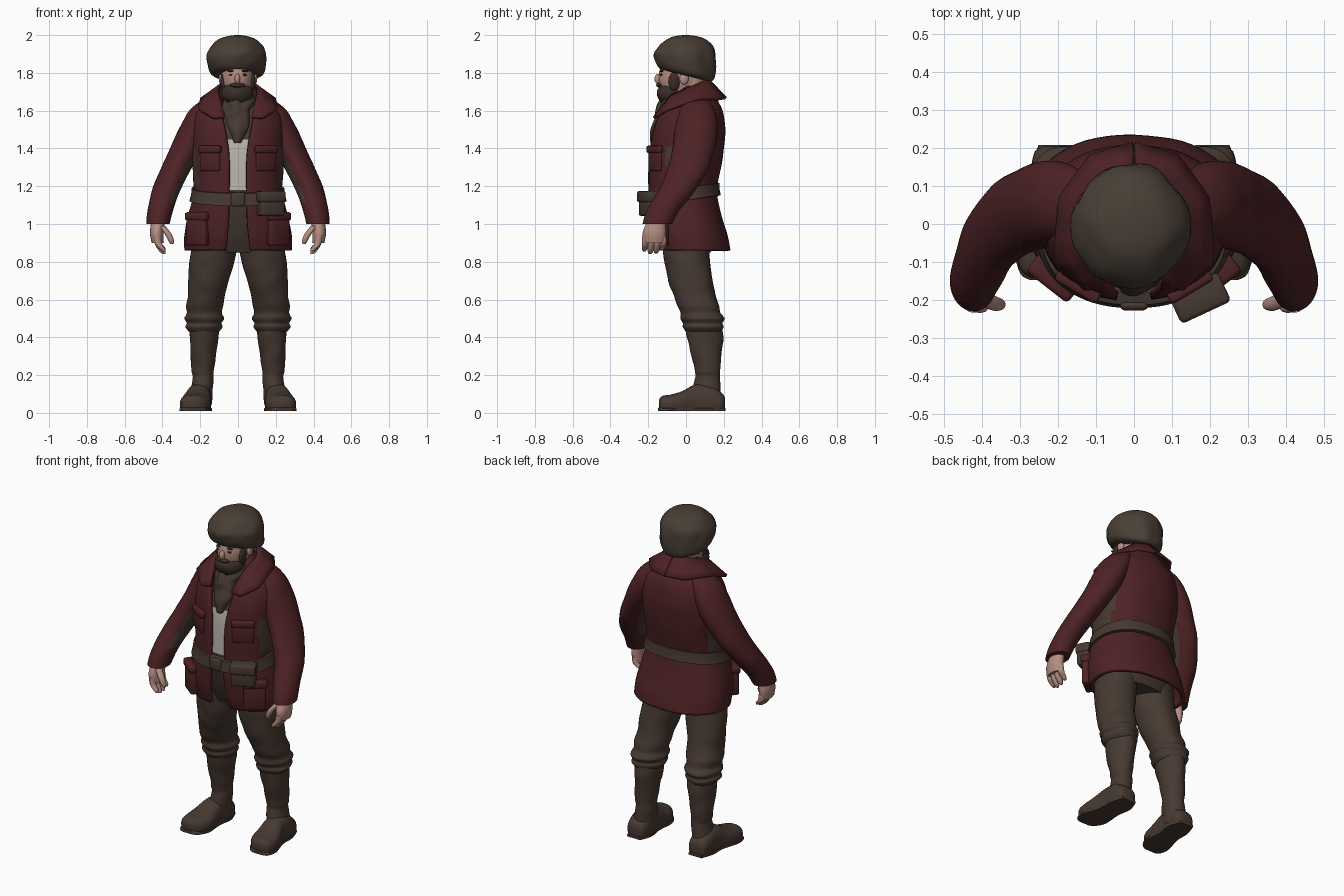
import bpy, bmesh, math
from mathutils import Vector, Matrix, noise


def material(name, col):
    m = bpy.data.materials.new(name)
    m.diffuse_color = (*col, 1)
    return m


RED = material("coat red", (0.075, 0.016, 0.018))
BROWN = material("leather brown", (0.062, 0.041, 0.031))
FUR = material("fur brown", (0.065, 0.048, 0.035))
HAIR = material("beard brown", (0.042, 0.026, 0.021))
SKIN = material("skin", (0.47, 0.27, 0.22))
SHIRT = material("shirt white", (0.50, 0.46, 0.42))


def finish(name, bm, mats, mirror=False, rule=None, angle=50):
    bm.normal_update()
    for f in bm.faces:
        f.smooth = True
        if rule:
            f.material_index = rule(f.calc_center_median(), f.normal)
    me = bpy.data.meshes.new(name)
    bm.to_mesh(me)
    bm.free()
    me.set_sharp_from_angle(angle=math.radians(angle))
    ob = bpy.data.objects.new(name, me)
    bpy.context.collection.objects.link(ob)
    for m in mats:
        me.materials.append(m)
    if mirror:
        ob.modifiers.new("mirror", "MIRROR").use_mirror_merge = False
    return ob


def smooth_rings(rings, steps=4):
    """Catmull-Rom interpolation between cross-sections."""
    out = []
    for i in range(len(rings) - 1):
        a, b, c, d = (rings[max(0, i - 1)], rings[i], rings[i + 1],
                      rings[min(len(rings) - 1, i + 2)])
        for s in range(steps):
            t = s / steps
            out.append([0.5 * (2 * q + (r - p) * t + (2 * p - 5 * q + 4 * r - w) * t * t
                               + (3 * q - p - 3 * r + w) * t ** 3)
                        for p, q, r, w in zip(a, b, c, d)])
    return out + [list(rings[-1])]


def loft(name, rings, mats, n=32, axis="z", p=2.0, lumps=0.0, freq=9, mirror=False,
         rule=None, steps=4):
    """Skin over rings (x, y, z, half width, half depth[, front gap])."""
    bm = bmesh.new()
    rows, opened = [], len(rings[0]) > 5
    for r in smooth_rings(rings, steps):
        x, y, z, a, b = r[:5]
        g = math.asin(min(0.95, r[5] / a)) if opened else 0
        row = []
        for j in range(n + 1 if opened else n):
            t = g + (2 * math.pi - 2 * g) * j / n
            s, c = math.sin(t), math.cos(t)
            dx = a * math.copysign(abs(s) ** (2 / p), s)
            dy = -b * math.copysign(abs(c) ** (2 / p), c)
            co = Vector((x + dx, y + dy, z))
            k = 1 + lumps * noise.noise(co * freq)
            if axis == "z":
                co = Vector((x + dx * k, y + dy * k, z))
            else:
                co = Vector((x + dx * k, y, max(0.01, z + dy * k)))
            row.append(bm.verts.new(co))
        rows.append(row)
    m = len(rows[0])
    for lo, hi in zip(rows, rows[1:]):
        for j in range(m - 1 if opened else m):
            k = (j + 1) % m
            bm.faces.new((lo[j], lo[k], hi[k], hi[j]))
    if not opened:
        bm.faces.new(rows[0][::-1])
        bm.faces.new(rows[-1])
        bmesh.ops.recalc_face_normals(bm, faces=bm.faces)
    return finish(name, bm, mats, mirror, rule)


def ball(name, loc, size, mat, mirror=False, lumps=0.0):
    bm = bmesh.new()
    bmesh.ops.create_uvsphere(bm, u_segments=24, v_segments=16, radius=1)
    for v in bm.verts:
        v.co *= 1 + lumps * noise.noise(v.co * 3)
        v.co = Vector(loc) + Vector([c * s for c, s in zip(v.co, size)])
    return finish(name, bm, [mat], mirror)


def box(name, loc, size, mat, turn=0, mirror=False, bevel=0.012):
    bm = bmesh.new()
    bmesh.ops.create_cube(bm, size=1)
    bmesh.ops.scale(bm, vec=size, verts=bm.verts)
    bmesh.ops.bevel(bm, geom=bm.edges[:], offset=bevel, segments=2, affect="EDGES", profile=0.5)
    bm.transform(Matrix.Translation(loc) @ Matrix.Rotation(math.radians(turn), 4, "Z"))
    return finish(name, bm, [mat], mirror)


def body_ring(z, rx, front, back, *gap):
    return (0, (front + back) / 2, z, rx, (back - front) / 2, *gap)


# Coat: open down the front, thickened inward, worn brown at the sides
coat = loft("coat", [body_ring(*r) for r in (
    (0.86, .283, -.175, .236, .055), (0.93, .285, -.195, .222, .048),
    (1.02, .272, -.208, .195, .042), (1.10, .25, -.21, .175, .04),
    (1.17, .235, -.202, .164, .04), (1.25, .238, -.202, .176, .038),
    (1.38, .245, -.196, .2, .042), (1.50, .248, -.178, .208, .06),
    (1.59, .225, -.145, .196, .08), (1.65, .165, -.105, .168, .085),
    (1.70, .105, -.06, .14, .07), (1.73, .09, -.03, .12, .06))],
    [RED, BROWN], n=56, p=2.2, lumps=.02,
    rule=lambda c, n: int(abs(n.x) > .85 and 1.2 < c.z < 1.42))
sol = coat.modifiers.new("thickness", "SOLIDIFY")
sol.thickness, sol.offset = 0.022, -1

# Body inside the coat: trousers below the belt, shirt, then scarf cloth
loft("shirt_and_waist", [body_ring(*r) for r in (
    (0.85, .2, -.10, .13), (0.95, .23, -.145, .15), (1.10, .225, -.185, .15),
    (1.18, .21, -.185, .14), (1.38, .22, -.178, .17), (1.50, .22, -.158, .18),
    (1.59, .19, -.12, .165), (1.66, .12, -.07, .13))],
    [BROWN, SHIRT], p=2.2, rule=lambda c, n: int(1.17 < c.z < 1.45))
loft("scarf", [(0, -.165, 1.43, .02, .022), (0, -.145, 1.49, .045, .045),
               (0, -.10, 1.57, .07, .065), (0, -.06, 1.63, .085, .085),
               (0, -.03, 1.69, .08, .085)], [BROWN], lumps=.25, freq=22)

# Collar: folded strip from the back of the neck to the front points
inner = [(0, .115, 1.755), (.06, .09, 1.75), (.10, .03, 1.72), (.095, -.07, 1.675), (.07, -.16, 1.56)]
outer = [(0, .205, 1.66), (.11, .175, 1.655), (.19, .07, 1.655), (.205, -.09, 1.60), (.13, -.165, 1.555)]
bm = bmesh.new()
a, b = ([bm.verts.new(q) for q in side] for side in (inner, outer))
for i in range(4):
    bm.faces.new((a[i], b[i], b[i + 1], a[i + 1]))
bmesh.ops.subdivide_edges(bm, edges=bm.edges[:], cuts=2, use_grid_fill=True, smooth=0.4)
collar = finish("collar", bm, [RED], mirror=True)
collar.modifiers.new("thickness", "SOLIDIFY").thickness = 0.016

# Sleeves, worn brown on the inside
loft("sleeve", [(.423, -.152, 1.0, .062, .078), (.41, -.115, 1.08, .068, .088),
                (.372, -.035, 1.2, .076, .1), (.325, .015, 1.3, .08, .108),
                (.262, .045, 1.42, .088, .115), (.212, .055, 1.53, .086, .11),
                (.175, .055, 1.6, .085, .095), (.135, .05, 1.655, .055, .07),
                (.11, .05, 1.67, .02, .03)], [RED, BROWN], lumps=.05, mirror=True,
     rule=lambda c, n: int(n.x < -.72 and 1.12 < c.z < 1.42))

# Hands: palm, four curled fingers and a thumb
loft("palm", [(.425, -.168, .90, .032, .055), (.43, -.168, .95, .036, .062),
              (.425, -.16, 1.0, .036, .052), (.42, -.15, 1.03, .034, .042)],
     [SKIN], n=20, mirror=True)
for i, tip in enumerate((.855, .842, .845, .86)):
    y = -.215 + .031 * i
    loft(f"finger_{i + 1}", [(.392, y - .006, tip, .008, .008), (.402, y - .004, tip + .015, .016, .015),
                             (.422, y, .895, .019, .018), (.428, y, .935, .018, .018)],
         [SKIN], n=12, mirror=True)
loft("thumb", [(.35, -.212, .895, .009, .009), (.355, -.212, .915, .016, .016),
               (.372, -.208, .95, .018, .02), (.405, -.19, .99, .02, .02)],
     [SKIN], n=12, mirror=True)

# Trousers, bunched above the boots
loft("trouser_leg", [(.18, .092, .43, .078, .094), (.18, .09, .455, .098, .108),
                     (.177, .088, .475, .092, .104), (.176, .085, .50, .106, .116),
                     (.176, .075, .53, .092, .105), (.176, .065, .57, .1, .112),
                     (.165, .045, .63, .1, .112), (.15, .02, .72, .11, .118),
                     (.135, .005, .82, .122, .12), (.125, 0, .93, .122, .125)],
     [BROWN], lumps=.09, freq=11, mirror=True)

# Boots: shaft and foot, toes turned outward
loft("boot_shaft", [(.2, .115, .04, .058, .08), (.193, .11, .12, .06, .075),
                    (.186, .115, .19, .055, .063), (.188, .113, .22, .06, .066),
                    (.184, .108, .30, .067, .078), (.18, .1, .40, .077, .094),
                    (.18, .095, .48, .078, .096)], [BROWN], lumps=.08, freq=14, mirror=True)
loft("boot_foot", [(.206, .206, .05, .03, .03), (.207, .19, .05, .055, .055),
                   (.207, .13, .06, .066, .085), (.21, .05, .06, .066, .09),
                   (.22, -.02, .05, .078, .065), (.228, -.08, .045, .08, .052),
                   (.236, -.125, .045, .06, .045), (.24, -.142, .045, .03, .025)],
     [BROWN], n=28, axis="y", p=2.6, mirror=True)
loft("boot_sole", [(.207, .208, .015, .045, .012), (.207, .13, .015, .071, .014),
                   (.214, .04, .015, .066, .014), (.226, -.07, .015, .085, .014),
                   (.236, -.13, .015, .064, .014), (.24, -.147, .015, .035, .012)],
     [BROWN], n=16, axis="y", p=4, mirror=True)

# Belt: higher at the back, with buckle and pouch
belt = loft("belt", [body_ring(*r) for r in (
    (1.125, .235, -.2, .165), (1.127, .257, -.222, .184), (1.16, .248, -.217, .178),
    (1.192, .245, -.214, .177), (1.194, .22, -.2, .16))], [BROWN], n=56, p=2.2, steps=1)
for v in belt.data.vertices:
    v.co.z += .14 * v.co.y
box("buckle", (0, -.215, 1.13), (.075, .025, .075), BROWN)
box("pouch", (.172, -.19, 1.105), (.135, .08, .125), BROWN, 25)
box("pouch_flap", (.173, -.195, 1.145), (.145, .085, .06), BROWN, 25)

# Coat pockets
box("hip_pocket", (.212, -.142, .96), (.125, .05, .15), RED, 38, True)
box("hip_pocket_flap", (.212, -.142, 1.04), (.14, .062, .045), RED, 38, True)
box("chest_pocket", (.148, -.163, 1.34), (.12, .02, .12), RED, 31, True, .008)
box("chest_pocket_flap", (.148, -.166, 1.395), (.13, .032, .04), RED, 31, True, .01)

# Head, neck and face
loft("neck", [(0, .03, 1.6, .075, .075), (0, .025, 1.72, .07, .075), (0, .02, 1.8, .07, .07)], [SKIN])
ball("head", (-.003, -.03, 1.775), (.088, .116, .125), SKIN)
ball("ear", (.088, -.01, 1.77), (.014, .024, .032), SKIN, True)
ball("beard", (-.005, -.075, 1.69), (.086, .079, .066), HAIR, lumps=.1)
ball("sideburn", (.075, -.062, 1.755), (.018, .03, .05), HAIR, True)
ball("moustache", (-.003, -.142, 1.735), (.042, .016, .012), HAIR)
ball("nose", (-.003, -.147, 1.768), (.015, .02, .027), SKIN)
ball("eye", (.034, -.131, 1.79), (.014, .008, .006), HAIR, True)
ball("eyebrow", (.034, -.129, 1.81), (.022, .01, .006), HAIR, True)

# Fur hat: lumpy, lower edge rises toward the face
hat = loft("fur_hat", [(-.006, -.002, 1.785, .10, .11), (-.006, -.002, 1.79, .128, .138),
                       (-.007, -.003, 1.815, .148, .157), (-.008, -.004, 1.87, .156, .163),
                       (-.008, -.004, 1.915, .15, .157), (-.006, -.002, 1.95, .128, .136),
                       (-.004, 0, 1.98, .092, .1), (-.002, 0, 1.995, .05, .055),
                       (0, 0, 2.0, .012, .014)], [FUR], n=40, lumps=.07, freq=13)
for v in hat.data.vertices:
    v.co.z -= .24 * v.co.y * min(1, max(0, (1.92 - v.co.z) / .11))
